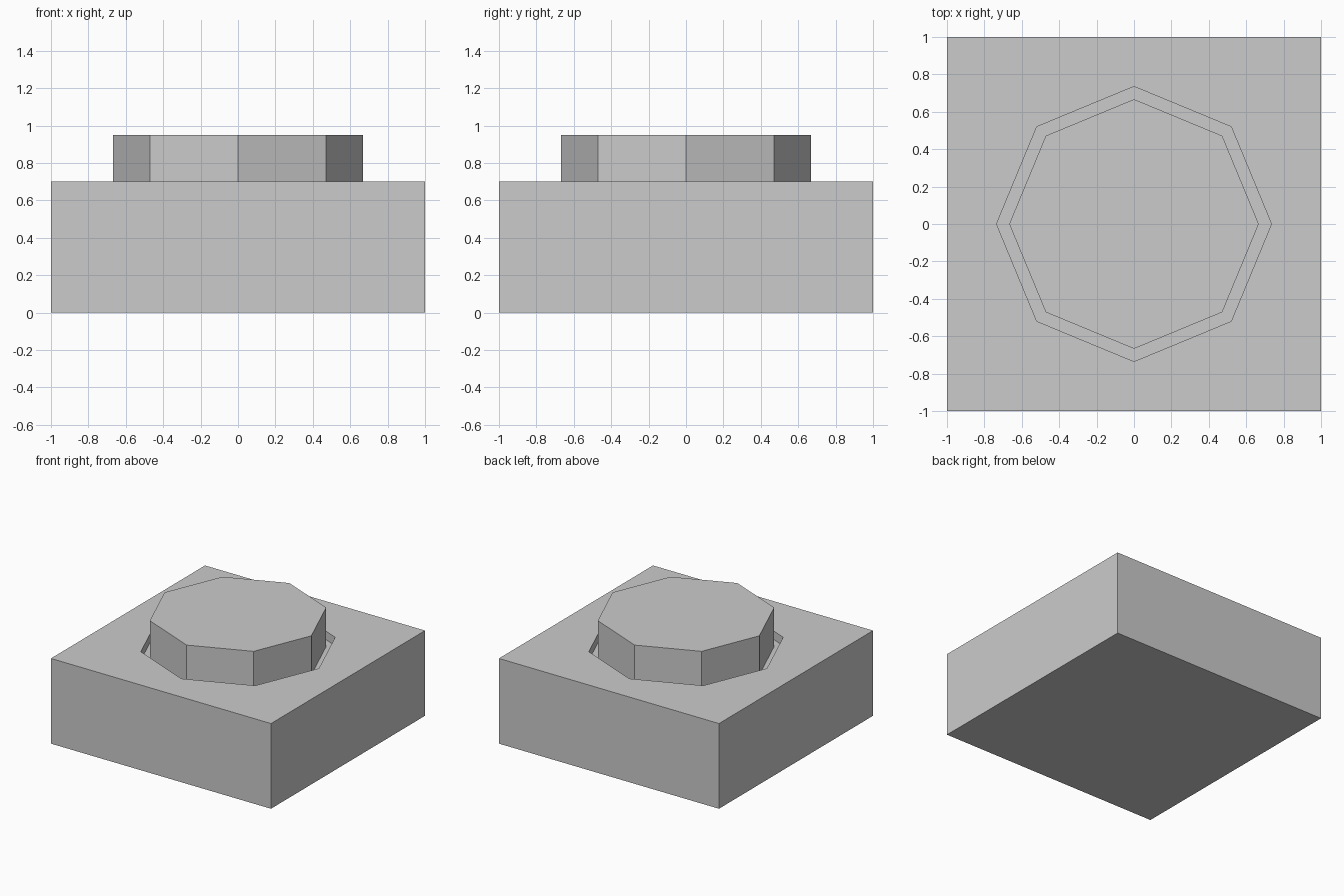
import bpy
from math import pi, sin, cos
import bmesh

if "Cube" in bpy.data.objects:
    bpy.data.objects.remove(bpy.data.objects["Cube"])

TOP, FLOOR, KNOB_TOP = 0.70, 0.63, 0.95


def octagon(bm, radius, z):
    return [bm.verts.new((radius * cos(i * pi / 4), radius * sin(i * pi / 4), z)) for i in range(8)]


def bridge(bm, lower, upper):
    n = len(lower)
    for i in range(n):
        j = (i + 1) % n
        bm.faces.new((lower[i], lower[j], upper[j], upper[i]))


def finish(bm, name):
    bmesh.ops.recalc_face_normals(bm, faces=bm.faces)
    mesh = bpy.data.meshes.new(name)
    bm.to_mesh(mesh)
    bm.free()
    obj = bpy.data.objects.new(name, mesh)
    bpy.context.collection.objects.link(obj)
    return obj


# Square base block
bpy.ops.mesh.primitive_cube_add(size=1, location=(0, 0, TOP / 2))
base = bpy.context.object
base.name = "base_block"
base.scale = (2, 2, TOP)

# Hidden cutter for the shallow octagonal recess
bm = bmesh.new()
low, high = octagon(bm, 0.735, FLOOR), octagon(bm, 0.735, TOP + 0.2)
bridge(bm, low, high)
bm.faces.new(low)
bm.faces.new(high)
cutter = finish(bm, "recess_cutter")
cutter.hide_render = True
cutter.hide_viewport = True

recess = base.modifiers.new("recess", 'BOOLEAN')
recess.operation = 'DIFFERENCE'
recess.solver = 'EXACT'
recess.object = cutter

# Octagonal button standing in the recess
bm = bmesh.new()
low, high = octagon(bm, 0.667, FLOOR), octagon(bm, 0.667, KNOB_TOP)
bridge(bm, low, high)
bm.faces.new(high)
bm.faces.new(low)
finish(bm, "button")
